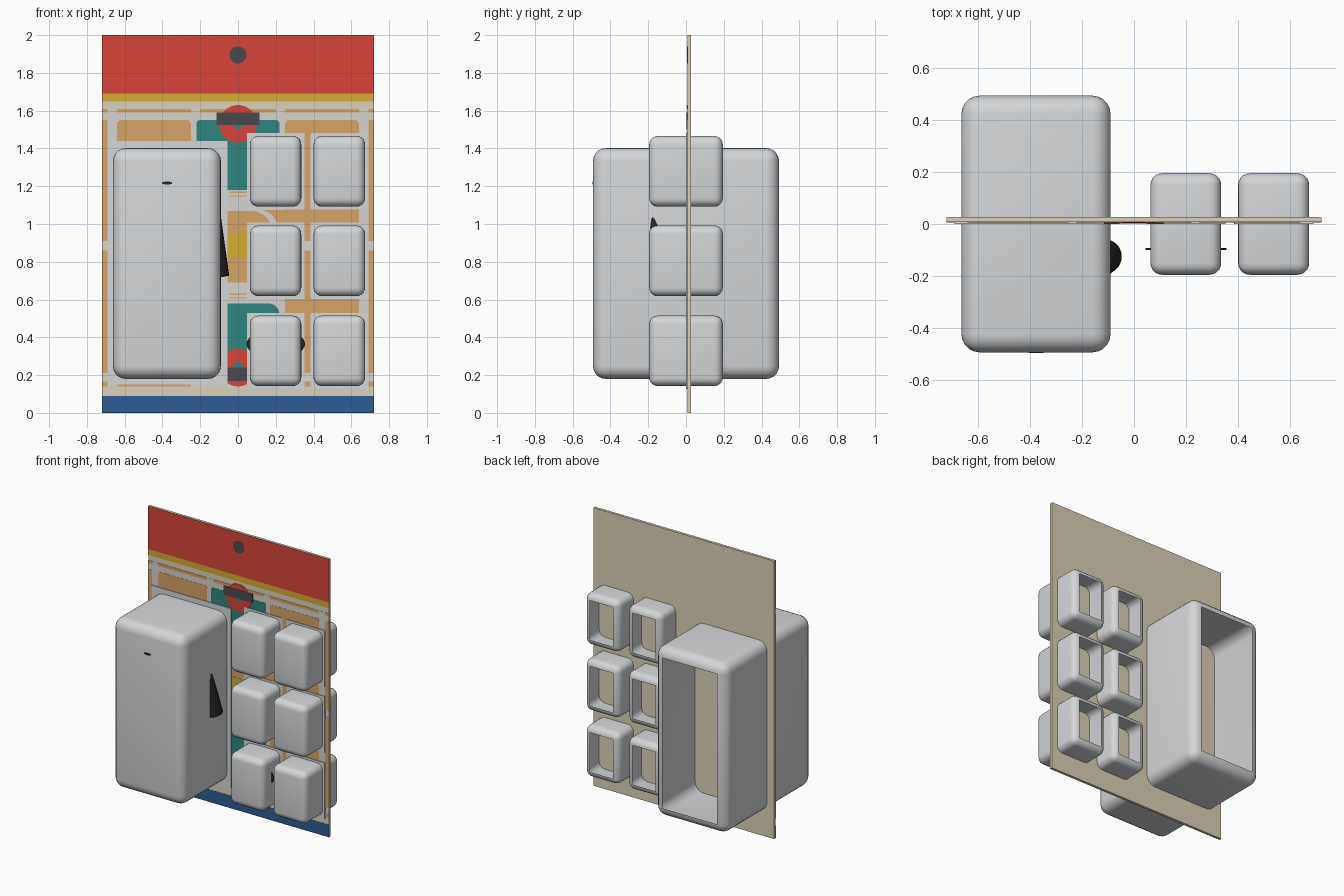
import bpy, bmesh, math
from mathutils import Vector

if "Cube" in bpy.data.objects:
    bpy.data.objects.remove(bpy.data.objects["Cube"], do_unlink=True)


def material(name, r, g, b):
    lin = [(c / 255 / 12.92) if c < 11 else ((c / 255 + 0.055) / 1.055) ** 2.4 for c in (r, g, b)]
    m = bpy.data.materials.new(name)
    m.use_nodes = True
    m.diffuse_color = (*lin, 1)
    m.node_tree.nodes["Principled BSDF"].inputs["Base Color"].default_value = (*lin, 1)
    return m


RED = material("red print", 214, 69, 56)
YELLOW = material("yellow print", 213, 172, 50)
BLUE = material("blue print", 45, 93, 148)
TEAL = material("teal print", 46, 134, 126)
TAN = material("tan print", 214, 163, 102)
STREET = material("street grey", 213, 211, 207)
CREAM = material("cream card", 219, 209, 184)
DARK = material("dark grey", 76, 73, 79)
PLASTIC = material("pale plastic", 212, 214, 216)
BLACK = material("black", 38, 38, 40)

CARD_FRONT = 0.008
LAYER = 0.0012


def finish(name, bm, mat, smooth=False):
    bmesh.ops.recalc_face_normals(bm, faces=bm.faces)
    mesh = bpy.data.meshes.new(name)
    bm.to_mesh(mesh)
    bm.free()
    mesh.materials.append(mat)
    ob = bpy.data.objects.new(name, mesh)
    bpy.context.scene.collection.objects.link(ob)
    if smooth:
        bpy.ops.object.select_all(action="DESELECT")
        ob.select_set(True)
        bpy.context.view_layer.objects.active = ob
        bpy.ops.object.shade_smooth_by_angle(angle=math.radians(35))
    return ob


def slab(name, outline, y_front, y_back, mat):
    """Extrude an outline in the x-z plane along y."""
    bm = bmesh.new()
    face = bm.faces.new([bm.verts.new((x, y_front, z)) for x, z in outline])
    ext = bmesh.ops.extrude_face_region(bm, geom=[face])
    moved = [g for g in ext["geom"] if isinstance(g, bmesh.types.BMVert)]
    bmesh.ops.translate(bm, verts=moved, vec=(0, y_back - y_front, 0))
    return finish(name, bm, mat)


def rounded(x0, x1, z0, z1, r=0):
    if r == 0:
        return [(x0, z0), (x1, z0), (x1, z1), (x0, z1)]
    corners = [(x1 - r, z1 - r), (x0 + r, z1 - r), (x0 + r, z0 + r), (x1 - r, z0 + r)]
    return [(cx + r * math.cos(a), cz + r * math.sin(a))
            for k, (cx, cz) in enumerate(corners)
            for a in [(k + i / 5) * math.pi / 2 for i in range(6)]]


def ellipse(cx, cz, rx, rz, n=32):
    return [(cx + rx * math.cos(2 * math.pi * i / n), cz + rz * math.sin(2 * math.pi * i / n))
            for i in range(n)]


def printed(name, outline, layer, mat):
    slab(name, outline, CARD_FRONT - layer * LAYER, CARD_FRONT, mat)


def blister(name, x0, x1, z0, z1, depth, r):
    """Rounded hollow shell, open at the back."""
    bm = bmesh.new()
    bmesh.ops.create_cube(bm, size=1)
    bmesh.ops.scale(bm, verts=bm.verts, vec=(x1 - x0, 2 * depth, z1 - z0))
    bmesh.ops.translate(bm, verts=bm.verts, vec=((x0 + x1) / 2, 0, (z0 + z1) / 2))
    bmesh.ops.bevel(bm, geom=bm.edges[:], offset=r, segments=5, profile=0.5, affect="EDGES")
    back = max(bm.faces, key=lambda f: f.calc_center_median().y)
    bmesh.ops.delete(bm, geom=[back], context="FACES")
    finish(name, bm, PLASTIC, smooth=True)


# Backing card and its full-width bands
W = 0.72
slab("backing_card", rounded(-W, W, 0, 2), CARD_FRONT, 0.026, CREAM)
for name, z0, z1, mat in [("header_band", 1.69, 2, RED), ("header_stripe", 1.648, 1.69, YELLOW),
                          ("footer_band", 0, 0.09, BLUE), ("street_map", 0.14, 1.61, STREET)]:
    printed(name, rounded(-W, W, z0, z1), 1, mat)
printed("hanger_spot", ellipse(0, 1.895, 0.045, 0.045), 2, DARK)

# City blocks left and right of the centre
for side, label in ((-1, "right"), (1, "left")):
    for xa, xb in ((0.25, 0.64), (0.69, W)):
        for z0, z1 in ((0.14, 0.165), (0.21, 0.86), (0.91, 1.55), (1.59, 1.61)):
            x0, x1 = sorted((side * xa, side * xb))
            r = 0.02 if xa < 0.5 and z1 - z0 > 0.1 else 0
            printed(f"{label}_city_block", rounded(x0, x1, z0, z1, r), 2, TAN)
    printed(f"{label}_corner_block",
            [(side * x, z) for x, z in ((0.21, 1.0), (0.3, 1.0), (0.3, 1.075), (0.13, 1.075), (0.18, 1.05))],
            3, TAN)
printed("top_strip", rounded(-0.2, 0.2, 1.59, 1.61), 2, TAN)

# Centre column of the map
printed("upper_park", rounded(-0.22, 0.22, 1.18, 1.55, 0.02), 2, TEAL)
printed("lower_park", rounded(-0.22, 0.22, 0.17, 0.58, 0.06), 2, TEAL)
printed("centre_plaza", rounded(-0.18, 0.18, 0.69, 1.07, 0.11), 2, TAN)
printed("plaza_band", rounded(-0.17, 0.17, 0.82, 0.95), 3, YELLOW)
for z in (1.145, 1.165, 0.605, 0.625):
    printed("crossing_line", rounded(-0.045, 0.045, z, z + 0.007), 2, TAN)
for label, z, z0, z1 in (("upper", 1.53, 1.525, 1.59), ("lower", 0.24, 0.17, 0.24)):
    printed(f"{label}_ring", ellipse(0, z, 0.1, 0.1), 3, RED)
    printed(f"{label}_ring_centre", ellipse(0, z, 0.028, 0.028), 4, TEAL)
    printed(f"{label}_gate", rounded(-0.115, 0.115, z0, z1), 5, DARK)

# Large blister with its flange
printed("large_flange", rounded(-0.69, -0.055, 0.15, 1.44), 6, PLASTIC)
blister("large_blister", -0.663, -0.09, 0.18, 1.402, 0.493, 0.07)

# Grid of six small blisters with flanges
for x0, x1 in ((0.063, 0.335), (0.4, 0.673)):
    for z0, z1 in ((0.142, 0.515), (0.618, 0.992), (1.092, 1.466)):
        printed("small_flange", rounded(x0 - 0.015, x1 + 0.017, z0 - 0.015, z1 + 0.015), 6, PLASTIC)
        blister("small_blister", x0, x1, z0, z1, 0.195, 0.045)

# Packed pieces that poke through the blisters
base, tip = Vector((-0.115, -0.125, 0.73)), Vector((-0.115, -0.205, 1.2))
bm = bmesh.new()
bmesh.ops.create_cone(bm, cap_ends=True, segments=32, radius1=0.068, radius2=0.002,
                      depth=(tip - base).length)
turn = (tip - base).to_track_quat("Z", "Y").to_matrix()
bmesh.ops.rotate(bm, verts=bm.verts, cent=(0, 0, 0), matrix=turn)
bmesh.ops.translate(bm, verts=bm.verts, vec=(base + tip) / 2)
finish("packed_cone", bm, BLACK, smooth=True)
slab("packed_disc", ellipse(0.2, 0.365, 0.155, 0.075), -0.1, -0.092, BLACK)
slab("packed_tip", ellipse(-0.375, 1.217, 0.028, 0.008, 12), -0.496, -0.488, BLACK)
